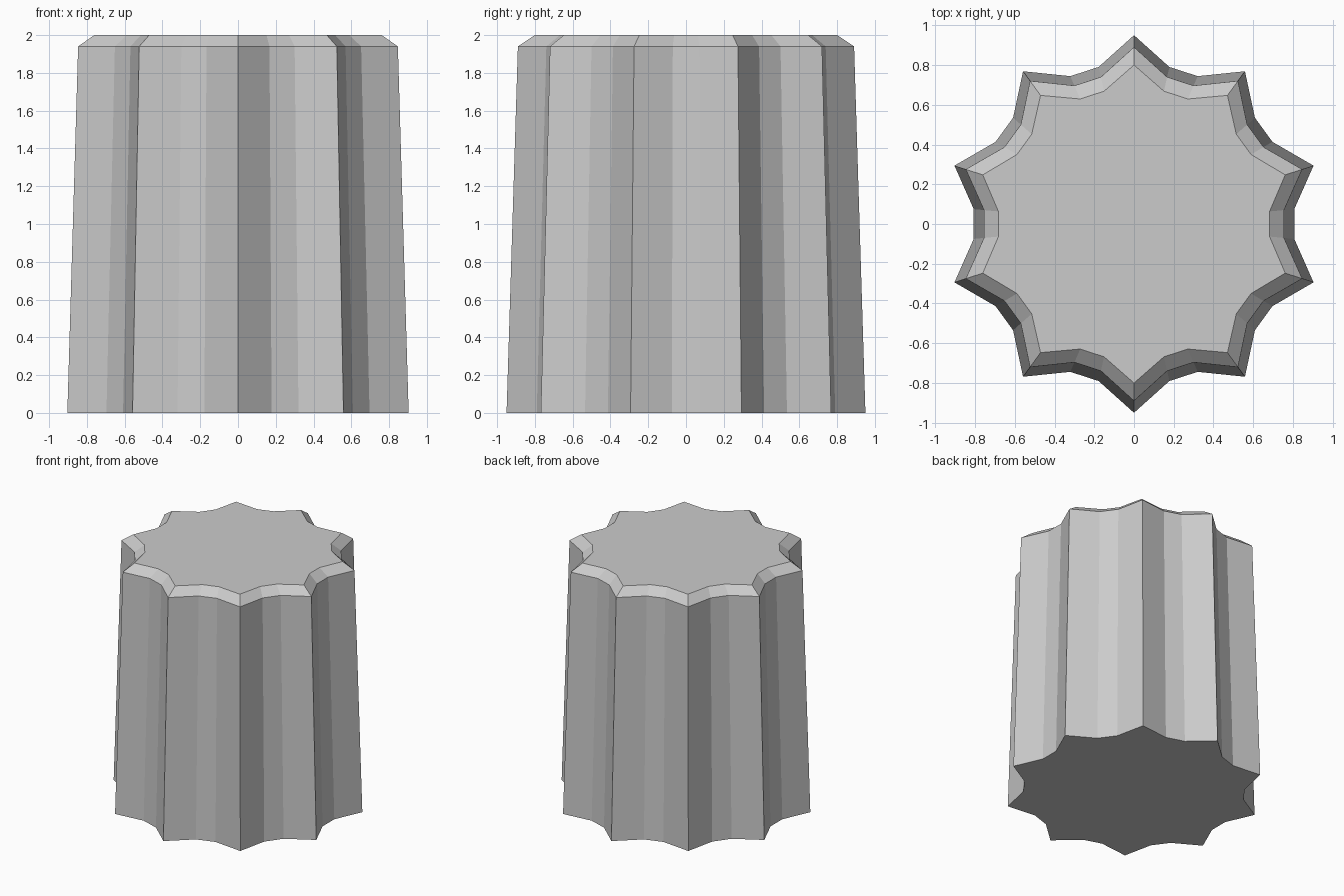
import bpy, bmesh
from math import sin, cos, radians

default = bpy.data.objects.get("Cube")
if default:
    bpy.data.objects.remove(default, do_unlink=True)

# Plain grey material
grey = bpy.data.materials.new("plain_grey")
grey.use_nodes = True
colour = (0.6, 0.6, 0.6, 1)
grey.diffuse_color = colour
grey.node_tree.nodes["Principled BSDF"].inputs["Base Color"].default_value = colour

POINTS = 10
STEP = 360 / POINTS
VALLEY = 12.7  # degrees from a ridge to the flute floor


def star_ring(bm, tip, floor, z):
    """Star outline: a sharp ridge and a flat flute floor, repeated."""
    ring = []
    for i in range(POINTS):
        for offset, r in ((0, tip), (VALLEY, floor), (STEP - VALLEY, floor)):
            a = radians(90 + i * STEP + offset)
            ring.append(bm.verts.new((r * cos(a), r * sin(a), z)))
    return ring


# Fluted, tapered body with a chamfered top edge
bm = bmesh.new()
rings = [star_ring(bm, *section) for section in (
    (0.95, 0.81, 0), (0.89, 0.758, 1.94), (0.80, 0.685, 2))]
for low, high in zip(rings, rings[1:]):
    for i in range(len(low)):
        j = (i + 1) % len(low)
        bm.faces.new((low[i], low[j], high[j], high[i]))

# Flat caps
bm.faces.new(rings[-1])
bm.faces.new(reversed(rings[0]))

mesh = bpy.data.meshes.new("fluted_knob")
bm.to_mesh(mesh)
bm.free()
mesh.materials.append(grey)
knob = bpy.data.objects.new("fluted_knob", mesh)
bpy.context.collection.objects.link(knob)
